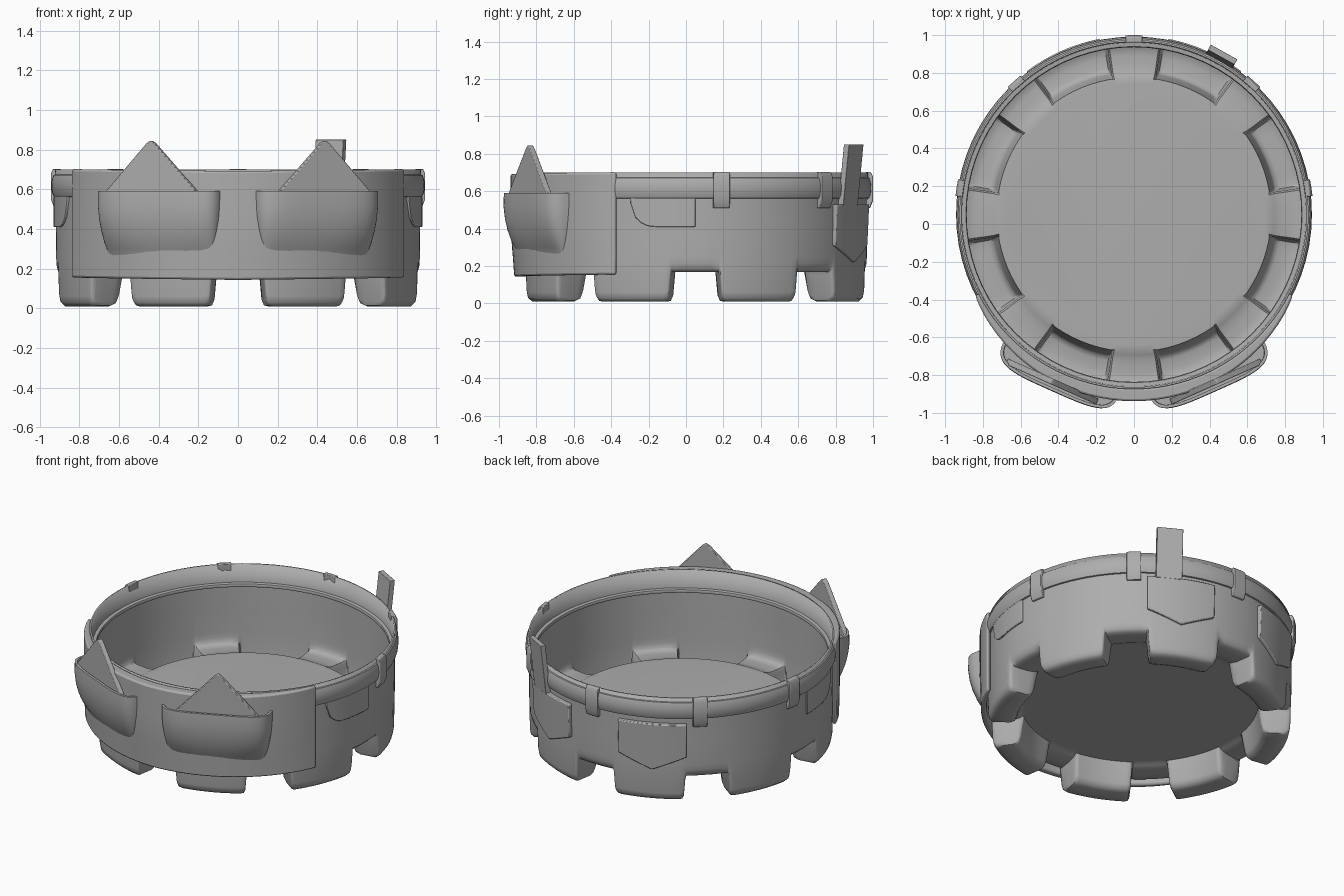
import bpy, bmesh, math

if "Cube" in bpy.data.objects:
    bpy.data.objects.remove(bpy.data.objects["Cube"])

CY = 0.05  # ring centre along y
grey = bpy.data.materials.new("mid grey")
grey.diffuse_color = (0.42, 0.42, 0.42, 1)
grey.use_nodes = True
grey.node_tree.nodes["Principled BSDF"].inputs["Base Color"].default_value = grey.diffuse_color


def make(name, verts, faces, bevel=0, recalc=True, angle=35):
    me = bpy.data.meshes.new(name)
    me.from_pydata(verts, [], faces)
    bm = bmesh.new()
    bm.from_mesh(me)
    if recalc:
        bmesh.ops.recalc_face_normals(bm, faces=bm.faces[:])
    bm.to_mesh(me)
    bm.free()
    me.materials.append(grey)
    ob = bpy.data.objects.new(name, me)
    bpy.context.collection.objects.link(ob)
    bpy.ops.object.select_all(action='DESELECT')
    ob.select_set(True)
    bpy.context.view_layer.objects.active = ob
    bpy.ops.object.shade_smooth_by_angle(angle=math.radians(angle))
    if bevel:
        b = ob.modifiers.new("bevel", 'BEVEL')
        b.width, b.segments, b.limit_method = bevel, 2, 'ANGLE'
        b.angle_limit = math.radians(40)
    return ob


def polar(r, deg, z):
    a = math.radians(deg)
    return (r * math.cos(a), CY + r * math.sin(a), z)


def loft(name, rings, close=False, **kw):
    """Skin equal closed rings; close joins last to first, otherwise both ends are capped."""
    n, m = len(rings[0]), len(rings)
    verts = [p for r in rings for p in r]
    faces = [(i * n + j, i * n + (j + 1) % n, (i + 1) % m * n + (j + 1) % n, (i + 1) % m * n + j)
             for i in range(m if close else m - 1) for j in range(n)]
    if not close:
        faces += [tuple(range(n)), tuple(range((m - 1) * n, m * n))]
    return make(name, verts, faces, **kw)


def hoop(name, profile):
    return loft(name, [[polar(r, 5 * i, z) for r, z in profile] for i in range(72)], close=True, angle=50)


def curved_plate(name, cols, r_in, r_out, rows=1, bevel=0.006):
    """Plate wrapped on the ring; cols hold (azimuth, z low, z high)."""
    rings = []
    for a, lo, hi in cols:
        zs = [lo + (hi - lo) * k / rows for k in range(rows + 1)]
        rings.append([polar(r_out(a, z), a, z) for z in zs] +
                     [polar(r_in, a, z) for z in reversed(zs)])
    return loft(name, rings, bevel=bevel)


# Body: thin cup whose base drops into eight hollow feet
wall = [(.924, .70), (.920, .55), (.920, .40), (.918, .25)]
gap = [(.916, .215), (.908, .185), (.890, .168), (.84, .168), (.80, .168), (.765, .173), (.74, .180),
       (.72, .19), (.69, .19)]
foot = [(.914, .06), (.908, .028), (.888, .010), (.84, .010), (.785, .010), (.755, .022), (.742, .050),
        (.72, .19), (.69, .19)]
half = [(20, 0), (17, 0), (14.5, 0), (14.1, .12), (13.5, .85), (12.9, .97), (11.6, 1), (8, 1), (4, 1)]
steps = [(-d, t) for d, t in half] + [(0, 1)] + [(d, t) for d, t in reversed(half)]
verts, faces = [], []
angles = [(22.5 + 45 * k + d, t) for k in range(8) for d, t in steps]
for a, t in angles:
    low = [(g[0] + (f[0] - g[0]) * t, g[1] + (f[1] - g[1]) * t) for g, f in zip(gap, foot)]
    verts += [polar(r, a, z) for r, z in wall + low]
P, N = len(wall) + len(gap), len(angles)
for i in range(N):
    k = (i + 1) % N
    faces += [(i * P + j, i * P + j + 1, k * P + j + 1, k * P + j) for j in range(P - 1)]
faces.append(tuple(i * P + P - 1 for i in reversed(range(N))))
body = make("body", verts, faces, recalc=False, angle=50)
sol = body.modifiers.new("thickness", 'SOLIDIFY')
sol.thickness, sol.offset = 0.01, -1

# Rounded band outside the rim and a thin ledge inside it
hoop("rim_band", [(.916, .56), (.930, .563), (.939, .585), (.942, .618), (.939, .65), (.931, .672), (.918, .676)])
hoop("inner_ledge", [(.914, .555), (.890, .558), (.886, .568), (.890, .578), (.914, .581)])

# Belt loops over the band
loop_profile = [(.916, .51), (.934, .51), (.950, .55), (.950, .68), (.938, .703), (.912, .703)]
for i, c in enumerate([8.6, 48, 90, 132, 171.4]):
    loft(f"belt_loop_{i + 1}", [[polar(r, c + d, z) for r, z in loop_profile]
                                for d in (-2.7, 0, 2.7)], bevel=0.004)


# Front panel wrapped around the front of the body
def panel_radius(a, z):
    front = max(0, -math.sin(math.radians(a)) - .45) / .55
    return .942 + .026 * front ** .6 + .020 * front * min(1, max(0, z - .15) / .25)


cols = []
for k in range(37):
    a = -153 + 3.5 * k
    e = abs(a + 90) / 63
    cols.append((a, .143 + .012 * e, .692 + .01 * e))
curved_plate("front_panel", cols, .922, panel_radius, rows=6, bevel=0.012)

# Back pockets with pointed bottoms
for side, c in (("right", 66), ("left", 114)):
    cols = [(c + 13 * t / 4, .22 + .09 * abs(t) / 4, .53) for t in range(-4, 5)]
    curved_plate(f"back_pocket_{side}", cols, .912, lambda a, z: .934 + .014 * max(0, z - .22) / .31)

# Side pockets, one lower corner rounded
for side in (1, -1):
    cols = []
    for k in range(13):
        f = k / 12  # 0 at the rounded front end
        lo = .41 + .13 * (1 - math.sqrt(max(0, 1 - (1 - min(1, f / .38)) ** 2)))
        a = -22 + 22 * f
        cols.append((a if side > 0 else 180 - a, lo, .565))
    curved_plate("side_pocket_" + ("right" if side > 0 else "left"), cols, .912,
                 lambda a, z: .93, bevel=0.004)

# Front pouches swelling out of the panel, each holding a pointed cloth
NX, NY = math.sin(math.radians(24)), math.cos(math.radians(24))


def tilted(sx, s, d, z):
    return (sx * (NX * d + NY * s), CY - NY * d + NX * s, z)


# height, half width, swell, forward distance
levels = [(.22, .25, 0, 1.03), (.265, .285, .14, 1.03), (.30, .30, .36, 1.03), (.34, .312, .58, 1.03),
          (.39, .323, .78, 1.03), (.45, .332, .93, 1.03), (.52, .337, 1, 1.031), (.592, .338, 1, 1.028),
          (.592, .322, 1, 1.012), (.56, .320, 1, 1.012)]


def pouch_ring(sx, z, w, swell, front):
    ring = []
    for k in range(25):
        c, v = math.cos(math.pi * (1 - k / 24)), max(0, math.sin(math.pi * k / 24))
        s = .02 + w * math.copysign(abs(c) ** .6, c)
        base = math.sqrt(.972 ** 2 - s * s) - .02
        ring.append((s, base + (front - base) * v ** .6 * swell))
    for t in range(5, -6, -1):
        s = .02 + w * t / 5
        ring.append((s, math.sqrt(.935 ** 2 - s * s)))
    return [tilted(sx, s, d, z) for s, d in ring]


cloth = [(-.213, .50), (-.226, .575), (.018, .832), (.04, .846), (.062, .832), (.30, .575), (.28, .50)]
for sx, side in ((1, "right"), (-1, "left")):
    loft(f"front_pouch_{side}", [pouch_ring(sx, *lv) for lv in levels], angle=50)
    loft(f"pointed_cloth_{side}", [[tilted(sx, s, d, z) for s, z in cloth] for d in (.968, 1.0)],
         bevel=0.004)

# Flat strip standing in the right back pocket, leaning outward
strip = []
for z, r in ((.52, .932), (.85, .968)):
    a = math.radians(61)
    rx, ry = math.cos(a), math.sin(a)
    strip.append([(rx * (r + o) - ry * w, CY + ry * (r + o) + rx * w, z)
                  for o, w in ((-.016, -.08), (.016, -.08), (.016, .08), (-.016, .08))])
loft("standing_strip", strip, bevel=0.002)
